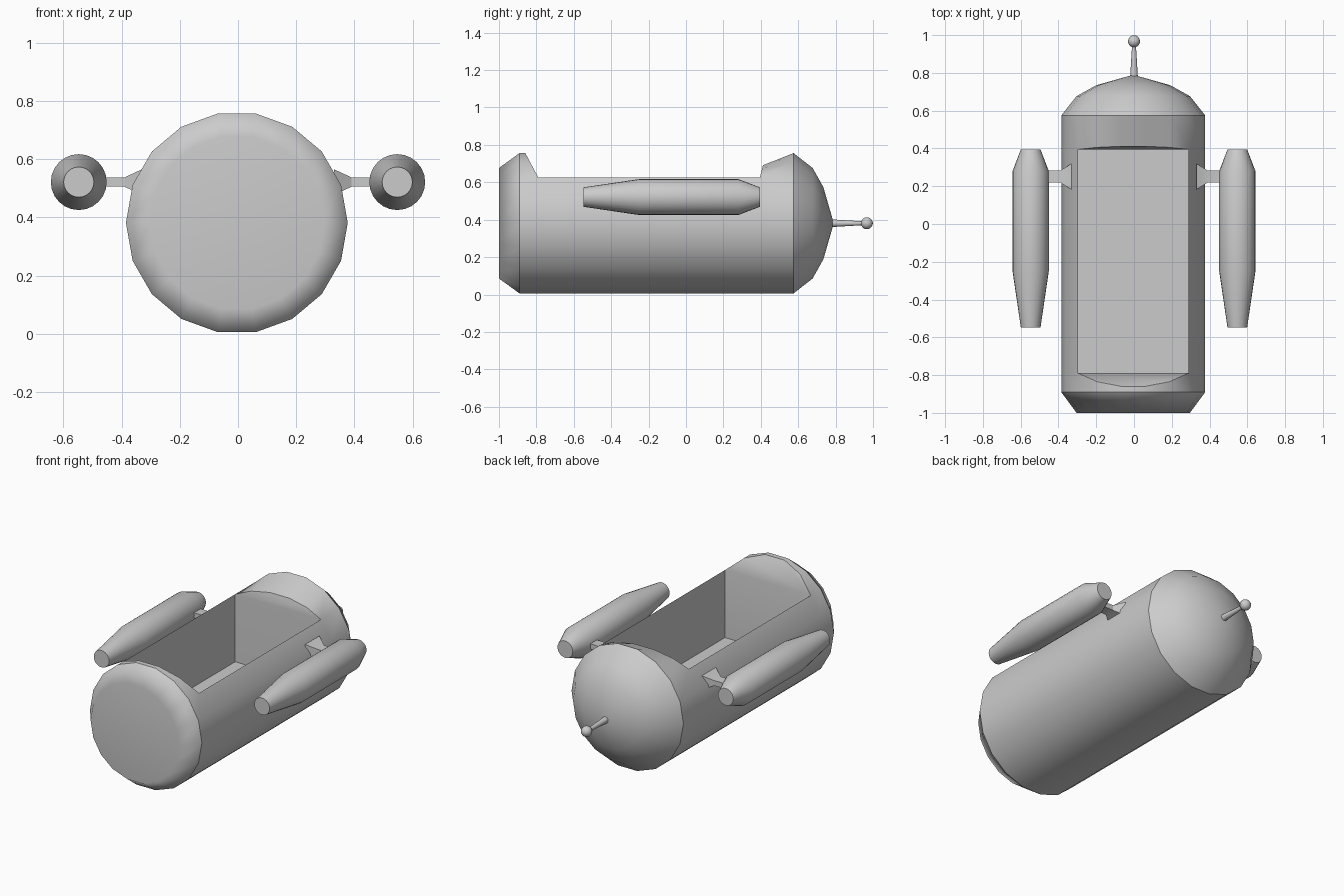
import bpy, bmesh, math
from mathutils import Matrix

if "Cube" in bpy.data.objects:
    bpy.data.objects.remove(bpy.data.objects["Cube"], do_unlink=True)

grey = bpy.data.materials.new("plain_grey")
grey.use_nodes = True
grey.diffuse_color = (0.6, 0.6, 0.6, 1)
grey.node_tree.nodes["Principled BSDF"].inputs["Base Color"].default_value = (0.6, 0.6, 0.6, 1)


def finish(bm, name, soft_y=None):
    """Smooth shading with sharp creases, except the rim lying at soft_y."""
    bmesh.ops.recalc_face_normals(bm, faces=bm.faces)
    for f in bm.faces:
        f.smooth = True
    for e in bm.edges:
        on_soft_rim = soft_y is not None and all(abs(v.co.y - soft_y) < 0.001 for v in e.verts)
        e.smooth = on_soft_rim or e.calc_face_angle(0) < math.radians(30)
    mesh = bpy.data.meshes.new(name)
    bm.to_mesh(mesh)
    bm.free()
    mesh.materials.append(grey)
    obj = bpy.data.objects.new(name, mesh)
    bpy.context.collection.objects.link(obj)
    return obj


def ring(bm, x, y, z, r, sides):
    step = 2 * math.pi / sides
    return [bm.verts.new((x + r * math.cos(i * step), y, z + r * math.sin(i * step)))
            for i in range(sides)]


def bridge(bm, a, b, skip=()):
    n = len(a)
    for i in range(n):
        if i not in skip:
            bm.faces.new((a[i], a[(i + 1) % n], b[(i + 1) % n], b[i]))


def lathe(name, x, z, profile, sides):
    bm = bmesh.new()
    rings = [ring(bm, x, y, z, r, sides) for y, r in profile]
    for a, b in zip(rings, rings[1:]):
        bridge(bm, a, b)
    bm.faces.new(rings[0])
    bm.faces.new(rings[-1])
    return finish(bm, name)


# Hull: 18-sided barrel with a chamfered nose, open bay and domed tail
CX, R, SIDES = -0.004, 0.381, 18
sill_z = R + R * math.sin(math.radians(40))
floor_z = 0.21
bm = bmesh.new()
profile = [(-1, 0.3), (-0.89, R), (-0.86, R), (0.41, R), (0.575, R), (0.677, 0.3), (0.735, 0.195)]
rings = [ring(bm, CX, y, R, r, SIDES) for y, r in profile]
bay_front, bay_back = rings[2], rings[3]

# Lean the two bay ends and lower the hood in front of the dome
for v in bay_front:
    v.co.y = -0.79 - 0.53 * max(0, v.co.z - sill_z)
for v in bay_back:
    rise = max(0, v.co.z - sill_z) * 0.5
    v.co.z -= rise
    v.co.y = 0.395 + 0.25 * rise

for i, (a, b) in enumerate(zip(rings, rings[1:])):
    bridge(bm, a, b, skip=range(2, 7) if i == 2 else ())
bm.faces.new(rings[0])
tip = bm.verts.new((CX, 0.79, R))
for i in range(SIDES):
    bm.faces.new((rings[-1][i], rings[-1][(i + 1) % SIDES], tip))

# Bay interior: end walls, side walls and floor
low = {}
for key, r in (("front", bay_front), ("back", bay_back)):
    for i in (2, 7):
        low[key, i] = bm.verts.new((r[i].co.x, r[i].co.y, floor_z))
    bm.faces.new(r[2:8])
    bm.faces.new((r[2], r[7], low[key, 7], low[key, 2]))
for i in (2, 7):
    bm.faces.new((bay_front[i], bay_back[i], low["back", i], low["front", i]))
bm.faces.new((low["front", 2], low["back", 2], low["back", 7], low["front", 7]))
hull = finish(bm, "hull", soft_y=-1)
weighted = hull.modifiers.new("weighted_normals", "WEIGHTED_NORMAL")
weighted.keep_sharp = True

# Tail antenna with a ball tip
lathe("antenna_rod", 0, R, [(0.77, 0.021), (0.95, 0.01)], 12)
bm = bmesh.new()
bmesh.ops.create_uvsphere(bm, u_segments=16, v_segments=10, radius=0.032,
                          matrix=Matrix.Translation((0, 0.967, R)))
finish(bm, "antenna_ball")

# Side pods and their flared struts
for side, s in (("left", 1), ("right", -1)):
    lathe(side + "_pod", s * 0.547, 0.521,
          [(-0.548, 0.052), (-0.25, 0.096), (0.28, 0.096), (0.395, 0.052)], 24)
    bm = bmesh.new()
    sections = []
    for x, hy, hz in ((0.33, 0.069, 0.044), (0.39, 0.032, 0.016), (0.48, 0.032, 0.016)):
        sections.append([bm.verts.new((s * x, 0.251 + a * hy, 0.521 + b * hz))
                         for a, b in ((-1, -1), (1, -1), (1, 1), (-1, 1))])
    for a, b in zip(sections, sections[1:]):
        bridge(bm, a, b)
    bm.faces.new(sections[0])
    bm.faces.new(sections[-1])
    finish(bm, side + "_strut")
